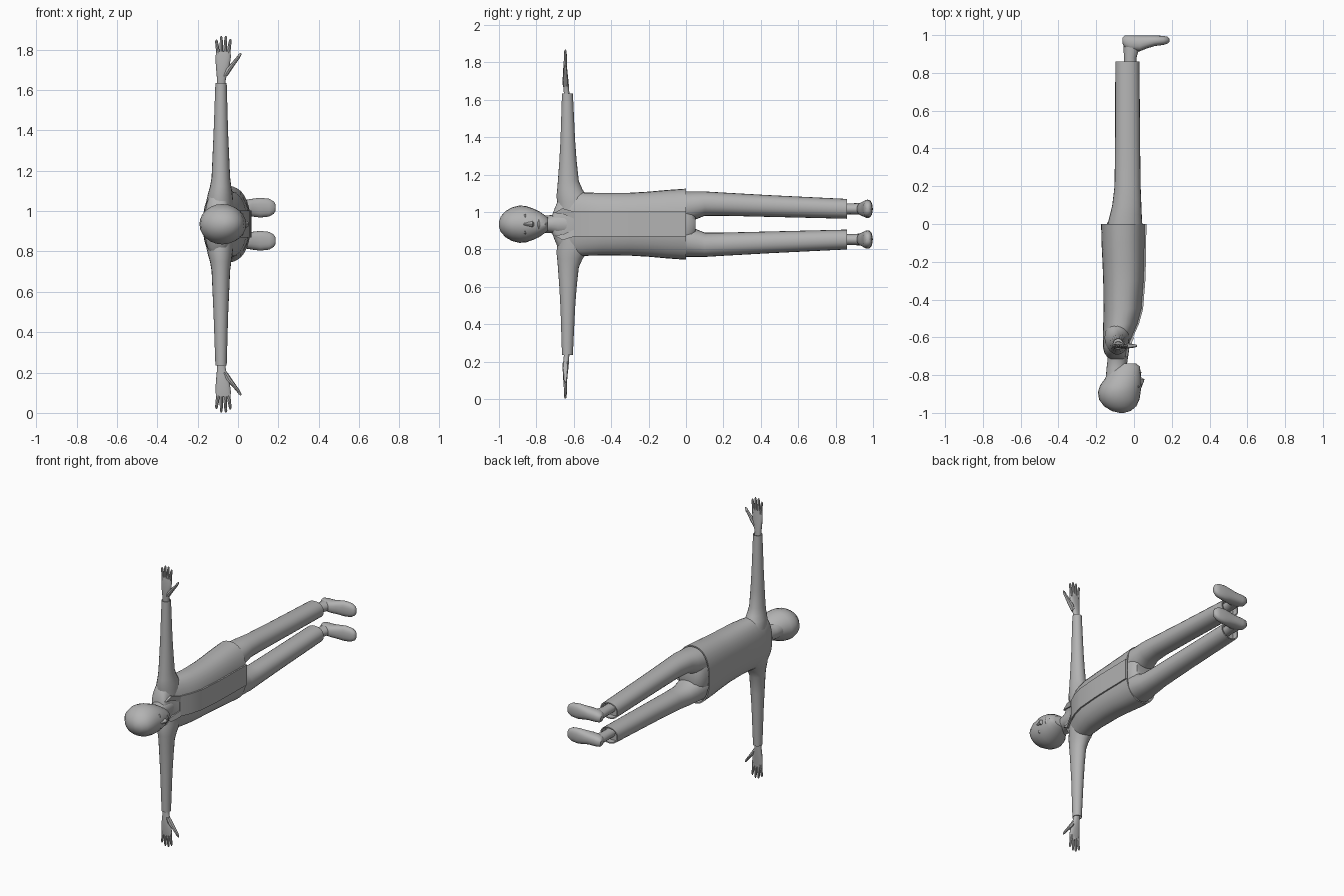
import bpy, bmesh, math
from mathutils import Vector

MID = 0.935  # plane of symmetry: z of the body centre line
grey = bpy.data.materials.new("plain grey")
grey.diffuse_color = (0.45, 0.45, 0.45, 1)


def add(name, bm):
    bmesh.ops.recalc_face_normals(bm, faces=bm.faces)
    me = bpy.data.meshes.new(name)
    bm.to_mesh(me)
    bm.free()
    me.materials.append(grey)
    ob = bpy.data.objects.new(name, me)
    bpy.context.collection.objects.link(ob)
    return ob


def loft(name, axis, rings, n=20, power=2.0, side=1):
    """Rings are (t, centre a, centre b, radius a, radius b).
    axis y: a=x, b=z   axis z: a=x, b=y   axis x: a=y, b=z  (z is measured from MID)"""
    bm = bmesh.new()
    loops = []
    for t, ca, cb, ra, rb in rings:
        loop = []
        for i in range(n):
            w = 2 * math.pi * i / n
            c, s = math.cos(w), math.sin(w)
            a = ca + ra * math.copysign(abs(c) ** (2 / power), c)
            b = cb + rb * math.copysign(abs(s) ** (2 / power), s)
            x, y, z = {"y": (a, t, b), "z": (a, b, t), "x": (t, a, b)}[axis]
            loop.append(bm.verts.new((x, y, MID + side * z)))
        loops.append(loop)
    for p, q in zip(loops, loops[1:]):
        for i in range(n):
            j = (i + 1) % n
            bm.faces.new((p[i], p[j], q[j], q[i]))
    bm.faces.new(loops[0])
    bm.faces.new(loops[-1])
    return add(name, bm)


def finger(name, points, r, side):
    """Tapered tube in the xz plane along (x, z, scale) points."""
    rings = [(z, x, -0.645, r * k, r * k) for x, z, k in points]
    loft(name, "z", rings, 8, side=side)


# Head and neck
loft("head", "y", [
    (-1.0, -0.065, 0, 0.012, 0.012), (-0.99, -0.068, 0, 0.05, 0.042),
    (-0.965, -0.073, 0, 0.085, 0.07), (-0.93, -0.078, 0, 0.107, 0.09),
    (-0.89, -0.078, 0, 0.113, 0.1), (-0.855, -0.07, 0, 0.11, 0.097),
    (-0.82, -0.058, 0, 0.097, 0.085), (-0.785, -0.05, 0, 0.085, 0.069),
    (-0.755, -0.042, 0, 0.073, 0.048), (-0.738, -0.045, 0, 0.055, 0.034)], 24)
loft("neck", "y", [
    (-0.82, -0.09, 0, 0.06, 0.055), (-0.76, -0.092, 0, 0.053, 0.047),
    (-0.72, -0.087, 0, 0.053, 0.048), (-0.685, -0.085, 0, 0.057, 0.062),
    (-0.61, -0.085, 0, 0.06, 0.075)])
loft("nose", "y", [
    (-0.875, 0.028, 0, 0.008, 0.007), (-0.835, 0.036, 0, 0.016, 0.012),
    (-0.822, 0.037, 0, 0.018, 0.017), (-0.812, 0.03, 0, 0.008, 0.01)], 10)
loft("lips", "y", [
    (-0.797, 0.025, 0, 0.008, 0.018), (-0.787, 0.025, 0, 0.015, 0.026),
    (-0.777, 0.025, 0, 0.008, 0.017)], 10)
for s in (1, -1):
    loft("eye", "y", [
        (-0.868, 0.02, 0.038, 0.006, 0.01), (-0.86, 0.02, 0.038, 0.011, 0.018),
        (-0.851, 0.02, 0.038, 0.006, 0.01)], 10, side=s)

# Jacket body: (y, back x, front x, half width), with a recessed underside
jacket = [(-0.715, -0.13, -0.045, 0.05), (-0.7, -0.145, -0.04, 0.09),
          (-0.68, -0.158, -0.037, 0.135), (-0.65, -0.165, -0.033, 0.165),
          (-0.6, -0.165, -0.01, 0.172), (-0.53, -0.163, 0.022, 0.169),
          (-0.45, -0.161, 0.044, 0.167), (-0.3, -0.163, 0.056, 0.168),
          (-0.2, -0.167, 0.059, 0.174), (-0.1, -0.172, 0.06, 0.183),
          (0.0, -0.174, 0.062, 0.19), (0.0, -0.166, 0.054, 0.182),
          (-0.03, -0.164, 0.05, 0.178)]
loft("jacket_body", "y",
     [(y, (b + f) / 2, 0, (f - b) / 2, w) for y, b, f, w in jacket], 32, 2.35)

# Flat front panel of the jacket
bm = bmesh.new()
rows = []
for y, b, f, w in jacket[4:11]:
    rows.append([bm.verts.new((f + d, y, MID + z)) for d, z in
                 ((-0.012, -0.067), (0.004, -0.067), (0.004, 0.067), (-0.012, 0.067))])
for p, q in zip(rows, rows[1:]):
    for i in range(4):
        bm.faces.new((p[i], p[(i + 1) % 4], q[(i + 1) % 4], q[i]))
bm.faces.new(rows[0])
bm.faces.new(rows[-1])
add("front_panel", bm)

# Hips under the jacket
loft("hips", "y", [
    (-0.06, -0.05, 0, 0.1, 0.17), (0.0, -0.05, 0, 0.094, 0.165),
    (0.03, -0.045, 0, 0.083, 0.12), (0.05, -0.04, 0, 0.06, 0.07)], 24)

for s in (1, -1):
    # Collar flap beside the neck opening
    bm = bmesh.new()
    flap = [(-0.035, -0.705, 0.06), (-0.027, -0.66, 0.085),
            (0.0, -0.6, 0.067), (-0.006, -0.6, 0.03), (-0.03, -0.66, 0.055)]
    lo = [bm.verts.new((x - 0.012, y, MID + s * z)) for x, y, z in flap]
    hi = [bm.verts.new((x + 0.001, y, MID + s * z)) for x, y, z in flap]
    bm.faces.new(lo)
    bm.faces.new(hi)
    for i in range(5):
        bm.faces.new((lo[i], lo[(i + 1) % 5], hi[(i + 1) % 5], hi[i]))
    add("collar_flap", bm)

    # Sleeve with a recessed cuff
    loft("sleeve", "z", [
        (0.06, -0.09, -0.6, 0.066, 0.085), (0.12, -0.09, -0.602, 0.066, 0.088),
        (0.155, -0.088, -0.612, 0.06, 0.08), (0.185, -0.086, -0.621, 0.053, 0.068),
        (0.23, -0.085, -0.629, 0.046, 0.056), (0.34, -0.085, -0.631, 0.041, 0.046),
        (0.45, -0.085, -0.632, 0.036, 0.039), (0.7, -0.084, -0.634, 0.028, 0.029),
        (0.7, -0.084, -0.634, 0.024, 0.025), (0.68, -0.084, -0.634, 0.024, 0.025)],
        side=s)

    # Hand
    loft("palm", "z", [
        (0.64, -0.083, -0.636, 0.021, 0.016), (0.71, -0.083, -0.639, 0.021, 0.015),
        (0.745, -0.08, -0.642, 0.026, 0.016), (0.78, -0.076, -0.644, 0.034, 0.014),
        (0.83, -0.073, -0.646, 0.038, 0.011), (0.855, -0.073, -0.646, 0.036, 0.008)],
        14, 2.4, s)
    for x0, x1, tip in ((-0.1, -0.107, 0.915), (-0.082, -0.083, 0.932),
                        (-0.064, -0.06, 0.933), (-0.046, -0.038, 0.918)):
        finger("finger", [(x0, 0.83, 1), (x0, 0.855, 1),
                          ((x0 + x1) / 2, (0.855 + tip) / 2, 0.9),
                          (x1, tip - 0.008, 0.75), (x1, tip, 0.3)], 0.009, s)
    finger("thumb", [(-0.065, 0.735, 1.2), (-0.045, 0.77, 1.5), (-0.02, 0.8, 1.1),
                     (0.0, 0.825, 0.9), (0.01, 0.842, 0.65), (0.013, 0.848, 0.25)],
           0.011, s)

    # Trouser leg with a recessed cuff
    loft("trouser_leg", "y", [
        (-0.05, -0.05, 0.09, 0.095, 0.083), (0.0, -0.048, 0.092, 0.092, 0.083),
        (0.05, -0.043, 0.1, 0.084, 0.075), (0.1, -0.038, 0.11, 0.077, 0.065),
        (0.2, -0.034, 0.107, 0.069, 0.062), (0.45, -0.034, 0.097, 0.066, 0.058),
        (0.86, -0.035, 0.082, 0.064, 0.053), (0.86, -0.035, 0.082, 0.056, 0.046),
        (0.82, -0.035, 0.082, 0.056, 0.046)], 24, 2.2, s)

    # Ankle and foot
    loft("ankle", "y", [
        (0.8, -0.02, 0.082, 0.034, 0.03), (0.88, -0.02, 0.082, 0.033, 0.029),
        (0.92, -0.015, 0.082, 0.04, 0.031), (0.96, -0.01, 0.081, 0.046, 0.032)],
        16, side=s)
    loft("foot", "x", [
        (-0.062, 0.972, 0.081, 0.014, 0.016), (-0.05, 0.966, 0.081, 0.031, 0.03),
        (-0.02, 0.958, 0.081, 0.041, 0.036), (0.03, 0.956, 0.081, 0.042, 0.038),
        (0.07, 0.964, 0.082, 0.034, 0.044), (0.11, 0.97, 0.082, 0.028, 0.049),
        (0.155, 0.972, 0.082, 0.024, 0.044), (0.178, 0.973, 0.082, 0.018, 0.03),
        (0.187, 0.973, 0.082, 0.008, 0.014)], 20, 2.4, s)

# Smooth shading with sharp hems kept
bpy.ops.object.select_all(action="SELECT")
bpy.context.view_layer.objects.active = bpy.context.selected_objects[0]
bpy.ops.object.shade_smooth_by_angle(angle=math.radians(40))
